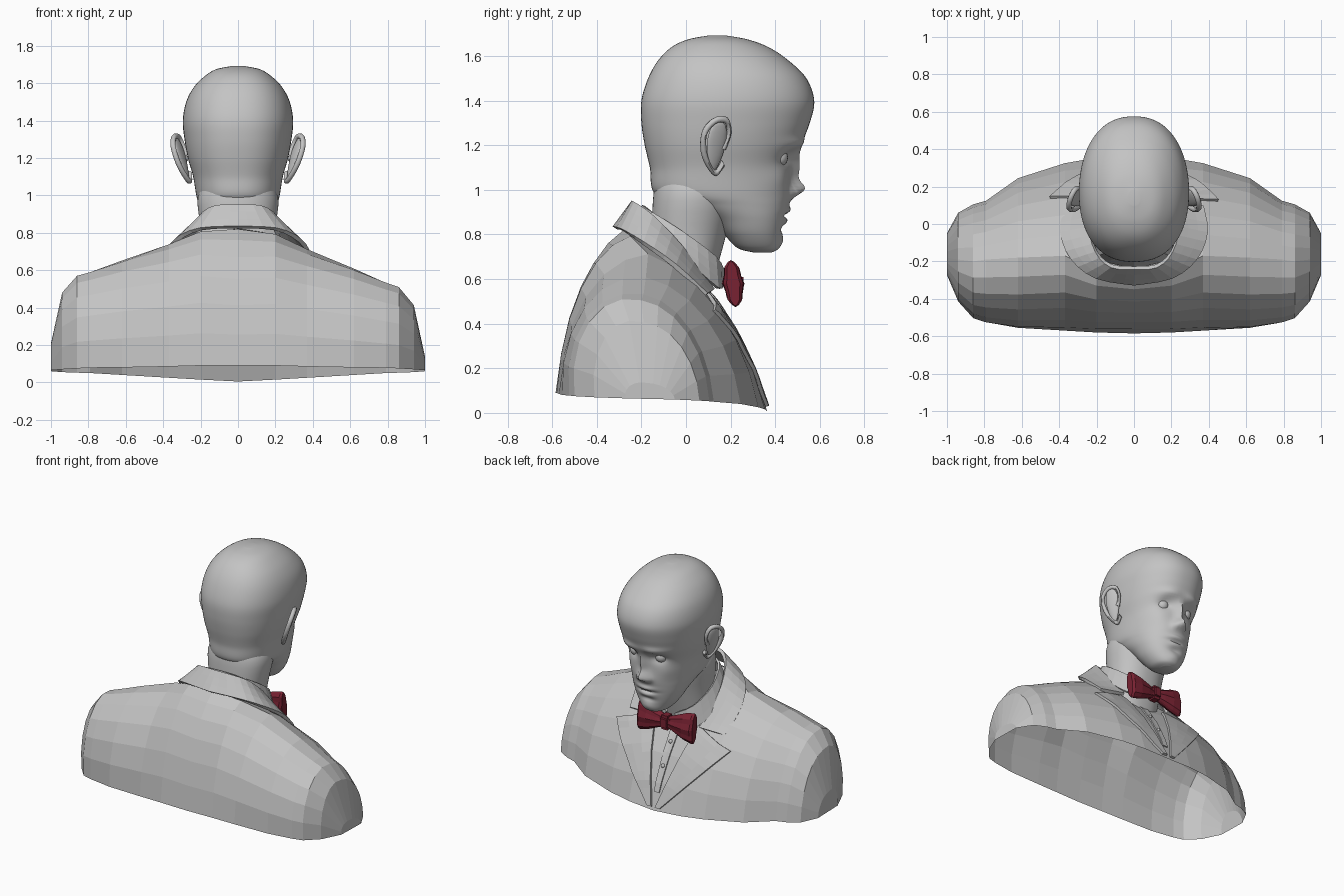
import bpy, bmesh, math
from mathutils import Vector, Euler
from mathutils.bvhtree import BVHTree

if "Cube" in bpy.data.objects:
    bpy.data.objects.remove(bpy.data.objects["Cube"], do_unlink=True)


def material(name, rgb):
    m = bpy.data.materials.new(name)
    m.use_nodes = True
    m.diffuse_color = (*rgb, 1)
    m.node_tree.nodes["Principled BSDF"].inputs["Base Color"].default_value = (*rgb, 1)
    return m


GREY = material("plain grey", (0.55, 0.55, 0.55))
RED = material("dark red", (0.19, 0.016, 0.032))


def finish(bm, name, mat=GREY, smooth=None, thick=0):
    bmesh.ops.recalc_face_normals(bm, faces=bm.faces)
    me = bpy.data.meshes.new(name)
    bm.to_mesh(me)
    bm.free()
    ob = bpy.data.objects.new(name, me)
    bpy.context.collection.objects.link(ob)
    me.materials.append(mat)
    if thick:
        mod = ob.modifiers.new("thickness", "SOLIDIFY")
        mod.thickness, mod.offset = thick, 0
    if smooth:
        bpy.ops.object.select_all(action="DESELECT")
        ob.select_set(True)
        bpy.context.view_layer.objects.active = ob
        bpy.ops.object.shade_smooth_by_angle(angle=math.radians(smooth))
    return ob


def sample(rows, t):
    """Smooth curve through rows, t from 0 to 1."""
    f = t * (len(rows) - 1)
    i = min(int(f), len(rows) - 2)
    u = f - i
    a, b, c, d = (rows[max(0, min(len(rows) - 1, i + k))] for k in (-1, 0, 1, 2))
    return [q + u * (r - p + u * (2 * p - 5 * q + 4 * r - s + u * (3 * (q - r) + s - p))) / 2
            for p, q, r, s in zip(a, b, c, d)]


def skin(bm, rows, closed=False, caps=False):
    """Bridge rows of points with quads."""
    grid = [[bm.verts.new(p) for p in row] for row in rows]
    n = len(grid[0])
    for a, b in zip(grid, grid[1:]):
        for j in range(n if closed else n - 1):
            k = (j + 1) % n
            bm.faces.new((a[j], a[k], b[k], b[j]))
    if caps:
        bm.faces.new(grid[0])
        bm.faces.new(grid[-1])


# Jacket body: arches along x, open below
# half x, back y, back z, ridge y, ridge z, front y, front z
ARCHES = [(0, -.585, .09, -.28, .82, .365, .005), (.2, -.58, .09, -.25, .8, .355, .015),
          (.37, -.57, .085, -.17, .725, .325, .025), (.62, -.555, .08, -.18, .63, .245, .04),
          (.79, -.525, .078, -.19, .56, .125, .05), (.86, -.5, .075, -.2, .535, .105, .052),
          (.94, -.41, .07, -.19, .44, .06, .055), (1, -.27, .065, -.18, .17, -.05, .06)]


def arch(x, yb, zb, yr, zr, yf, zf):
    zr -= .035 * x
    pts = []
    for y0, z0, round_ in ((yb, zb, .65 + .8 * abs(x)), (yf, zf, .5 + .4 * abs(x))):
        side = []
        for i in range(7):
            t = i / 6
            a = t * math.pi / 2
            fy = (1 - math.cos(a)) * round_ + t * (1 - round_)
            fz = math.sin(a) * round_ + t * (1 - round_)
            side.append((x, y0 + (yr - y0) * fy, z0 + (zr - z0) * fz))
        pts = side if not pts else pts + side[-2::-1]
    return pts


bm = bmesh.new()
mirrored = [(-r[0], *r[1:]) for r in ARCHES[:0:-1]]
skin(bm, [arch(*r) for r in mirrored + ARCHES], caps=True)
tree = BVHTree.FromBMesh(bm)
finish(bm, "jacket_body")


def drape(x, z, lift):
    hit = tree.ray_cast(Vector((x, 2, z)), Vector((0, -1, 0)))[0]
    return (x, (hit.y if hit else 0) + lift, z)


def strip(name, edge_a, edge_b, thick, lift=None, n=12, across=3):
    """Mirrored cloth strip between two edges, optionally laid on the chest."""
    bm = bmesh.new()
    for s in (1, -1):
        rows = []
        for i in range(n + 1):
            a, b = Vector(sample(edge_a, i / n)), Vector(sample(edge_b, i / n))
            row = [a.lerp(b, j / across) for j in range(across + 1)]
            rows.append([drape(s * p[0], p[1], lift) if lift else (s * p[0], p[1], p[2]) for p in row])
        skin(bm, rows)
    bmesh.ops.remove_doubles(bm, verts=bm.verts, dist=.0005)
    return finish(bm, name, thick=thick)


# Collars and lapels
strip("jacket_collar",
      [(0, -.235, .945), (.12, -.225, .94), (.2, -.15, .88), (.235, -.02, .74), (.19, .12, .55)],
      [(0, -.32, .83), (.2, -.285, .82), (.33, -.19, .76), (.39, -.05, .66), (.37, .09, .53)], .022)
strip("shirt_collar",
      [(0, -.19, .93), (.15, -.15, .9), (.2, 0, .8), (.15, .13, .7), (.03, .17, .63)],
      [(0, -.23, .82), (.2, -.17, .78), (.25, 0, .68), (.18, .14, .56), (.05, .16, .58)], .015)
strip("lapel", [(.17, .55), (.015, .03)], [(.45, .46), (.05, .03)], .016, lift=.01)
strip("shirt_placket", [(0, .6), (0, .12)], [(.035, .6), (.02, .12)], .008, lift=.006, across=1)

# Shirt buttons
for z in (.42, .28):
    bm = bmesh.new()
    bmesh.ops.create_uvsphere(bm, u_segments=12, v_segments=6, radius=.014)
    bmesh.ops.translate(bm, verts=bm.verts, vec=drape(0, z, .008))
    finish(bm, "shirt_button", smooth=40)

# Face relief: x, z, x spread, z spread, push
RELIEF = [(0, 1.09, .026, .07, .035), (0, 1.005, .033, .035, .055), (.035, .985, .02, .022, .025),
          (.1, 1.21, .08, .025, .018), (.1, 1.145, .05, .035, -.035), (.15, 1.05, .05, .05, .01),
          (0, .91, .06, .016, .014), (0, .885, .06, .008, -.014), (0, .86, .05, .016, .012),
          (0, .825, .05, .016, -.012), (0, .77, .05, .03, .01)]


def full(v):
    """Swell a circle coordinate toward a rounded square."""
    return math.copysign(abs(v) ** .86, v)


def rings(name, table, n, relief=()):
    """Loft rounded rings; table rows are z, back y, front y, half width."""
    bm = bmesh.new()
    rows = []
    for i in range(n + 1):
        z, yb, yf, w = sample(table, i / n)
        row = []
        for j in range(80):
            a = math.tau * j / 80
            c = full(math.cos(a))
            x = w * full(math.sin(a)) * (1 - .07 * max(c, 0))
            y = (yb + yf) / 2 + (yf - yb) / 2 * c
            if c > 0:
                for px, pz, sx, sz, push in relief:
                    d = ((abs(x) - px) / sx) ** 2 + ((z - pz) / sz) ** 2
                    y += push * math.exp(-d) * min(1, 2 * c)
            row.append((x, y, z))
        rows.append(row)
    skin(bm, rows, closed=True, caps=True)
    return finish(bm, name, smooth=50)


rings("head", [(.72, .3, .385, .04), (.74, .23, .415, .09), (.8, .17, .43, .14), (.87, .1, .445, .175),
               (.93, -.02, .46, .2), (.985, -.142, .47, .22), (1.1, -.162, .475, .24),
               (1.2, -.185, .515, .268), (1.3, -.2, .555, .286), (1.4, -.2, .575, .295),
               (1.5, -.17, .54, .277), (1.58, -.125, .46, .235), (1.64, -.065, .37, .175),
               (1.675, .01, .275, .115), (1.692, .1, .18, .03)], 110, RELIEF)
rings("neck", [(.5, -.1, .1, .165), (.65, -.12, .14, .18), (.8, -.15, .18, .195),
               (.97, -.147, .22, .217), (1.05, -.13, .2, .19)], 14)

# Eyes and ears
HELIX = [(.035, -.01), (.055, .06), (.035, .12), (-.02, .122), (-.065, .07),
         (-.062, -.01), (-.03, -.08), (.015, -.125), (.045, -.08)]
for s, side in ((1, "left"), (-1, "right")):
    bm = bmesh.new()
    bmesh.ops.create_uvsphere(bm, u_segments=20, v_segments=12, radius=.042)
    bmesh.ops.translate(bm, verts=bm.verts, vec=(s * .098, .415, 1.145))
    finish(bm, side + "_eye", smooth=40)

    turn = Euler((0, s * .3, s * .45)).to_matrix()
    middle = Vector((s * .3, .135, 1.195))

    bm = bmesh.new()
    bmesh.ops.create_uvsphere(bm, u_segments=18, v_segments=10, radius=1)
    for v in bm.verts:
        narrow = .75 + .25 * v.co.z
        v.co = middle + turn @ Vector((v.co.x * .014, v.co.y * .06 * narrow, v.co.z * .12))
    finish(bm, side + "_ear_bowl", smooth=40)

    bm = bmesh.new()
    rows = []
    for i in range(29):
        y, z = sample(HELIX, i / 28)
        out = Vector((0, y, z)).normalized()
        rows.append([middle + turn @ (Vector((0, y, z)) + .015 * (
            out * math.cos(a) + Vector((1, 0, 0)) * math.sin(a)))
            for a in (math.tau * k / 8 for k in range(8))])
    skin(bm, rows, closed=True, caps=True)
    finish(bm, side + "_ear_rim", smooth=50)

# Bow tie: pleated wings and knot
for s, side in ((1, "left"), (-1, "right")):
    bm = bmesh.new()
    rows = []
    for x, h, d in ((.02, .04, .03), (.07, .06, .042), (.14, .09, .05), (.2, .105, .045), (.215, .1, .03)):
        ring = []
        for k in range(16):
            a = math.tau * k / 16
            fold = 1 - .15 * (k % 2)
            up = h * math.sin(a)
            ring.append((s * x, .212 + d * math.cos(a) * fold - .1 * up, .58 + up))
        rows.append(ring)
    skin(bm, rows, closed=True, caps=True)
    finish(bm, side + "_bow_wing", RED)

bm = bmesh.new()
bmesh.ops.create_cube(bm, size=1)
bmesh.ops.bevel(bm, geom=bm.edges[:], offset=.2, segments=2, affect="EDGES")
for v in bm.verts:
    v.co = Vector((v.co.x * .075, v.co.y * .085 + .215, v.co.z * .1 + .58))
finish(bm, "bow_knot", RED)
